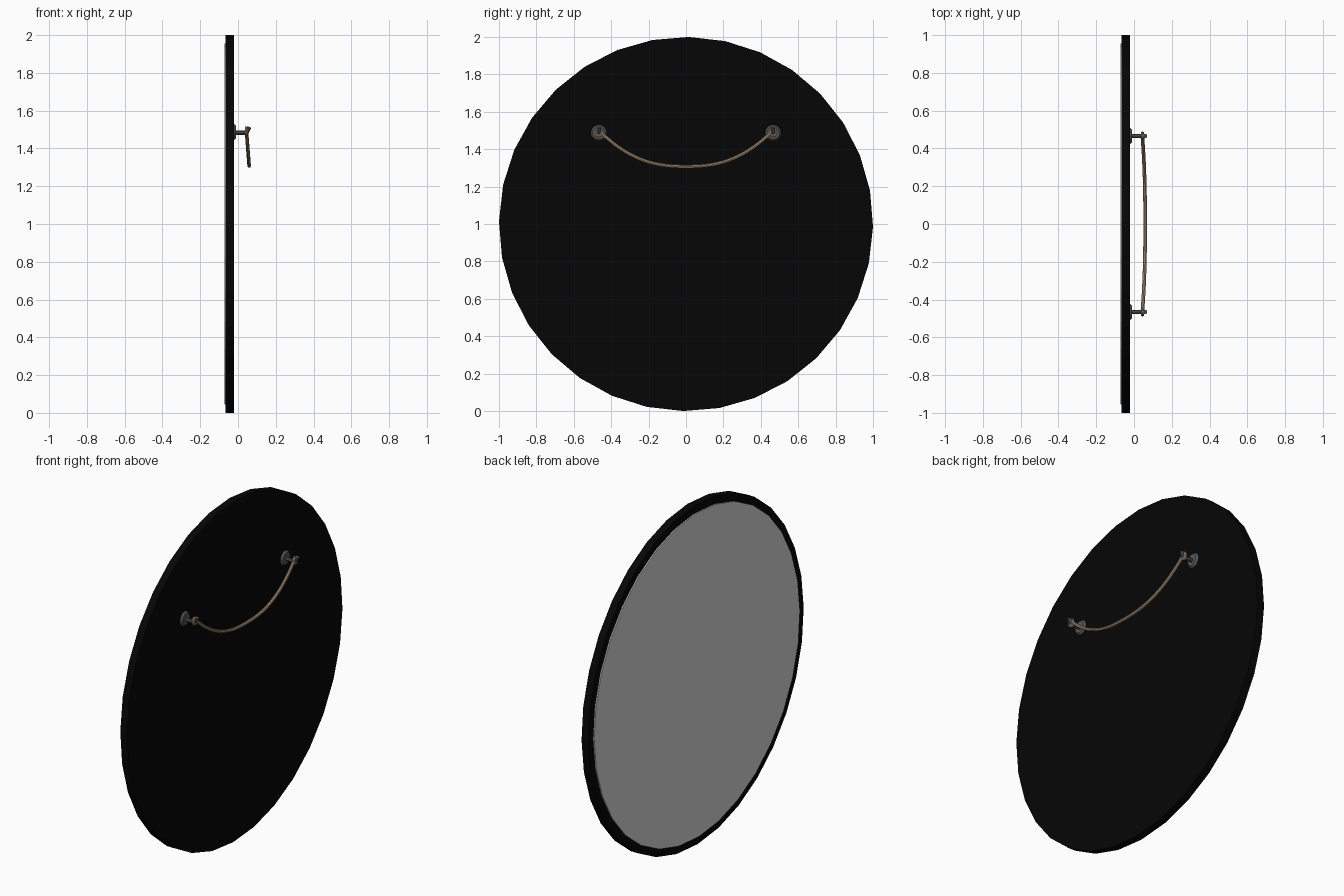
import bpy, math
from mathutils import Vector

if "Cube" in bpy.data.objects:
    bpy.data.objects.remove(bpy.data.objects["Cube"])

TILT = -0.015  # the disc hangs very slightly turned


def material(name, rgb):
    m = bpy.data.materials.new(name)
    m.diffuse_color = (*rgb, 1)
    m.use_nodes = True
    m.node_tree.nodes["Principled BSDF"].inputs["Base Color"].default_value = m.diffuse_color
    return m


BLACK = material("black", (0.0018, 0.0018, 0.0018))
GLASS = material("mirror grey", (0.66, 0.66, 0.66))
METAL = material("dark metal", (0.095, 0.095, 0.1))
ROPE = material("rope brown", (0.42, 0.3, 0.205))


def disc(name, radius, x0, x1, y, z, mat, sides, turn=0.0, r_out=None):
    """Flat cylinder (or cone frustum) whose axis runs along x."""
    bpy.ops.mesh.primitive_cone_add(vertices=sides, radius1=radius, radius2=r_out or radius,
                                    depth=x1 - x0, location=((x0 + x1) / 2, y, z))
    o = bpy.context.object
    o.name = name
    o.rotation_mode = 'QUATERNION'
    from_z = Vector((0, 0, 1)).rotation_difference(Vector((1, 0, 0)))
    spin = Vector((0, math.cos(turn), math.sin(turn)))
    o.rotation_quaternion = Vector((0, 1, 0)).rotation_difference(spin) @ from_z
    o.data.materials.append(mat)
    return o


def tube(name, pts, radius, mat, res=2, cyclic=False):
    """Round tube along a path, turned into a mesh."""
    c = bpy.data.curves.new(name, 'CURVE')
    c.dimensions = '3D'
    c.bevel_depth = radius
    c.bevel_resolution = res
    c.use_fill_caps = True
    s = c.splines.new('POLY')
    s.points.add(len(pts) - 1)
    for p, co in zip(s.points, pts):
        p.co = (*co, 1)
    s.use_cyclic_u = cyclic
    o = bpy.data.objects.new(name, c)
    bpy.context.collection.objects.link(o)
    c.materials.append(mat)
    bpy.ops.object.select_all(action='DESELECT')
    o.select_set(True)
    bpy.context.view_layer.objects.active = o
    bpy.ops.object.convert(target='MESH')
    bpy.ops.object.shade_smooth_by_angle()
    return o


# Round backing board and the mirror glass on its -x side
disc("backing_board", 1.0, -0.065, -0.021, 0, 1, BLACK, 32, TILT)
disc("mirror_glass", 0.955, -0.072, -0.06, 0, 1, GLASS, 32, TILT)

# Two hooks: wall plate, stem and upturned tip, with a rope loop around each
for side, label in ((-1, "left"), (1, "right")):
    y = side * 0.466
    disc("hook_plate_" + label, 0.044, -0.022, -0.01, y, 1.487, METAL, 16, r_out=0.034)
    tube("hook_stem_" + label,
         [(-0.015, y, 1.483), (0.035, y, 1.483), (0.05, y, 1.49), (0.06, y, 1.514)],
         0.011, METAL)
    tube("rope_loop_" + label,
         [(0.045, y + 0.014 * math.cos(a), 1.49 + 0.018 * math.sin(a))
          for a in [i * math.tau / 12 for i in range(12)]],
         0.009, ROPE, cyclic=True)

# Sagging rope between the hooks
N = 32
path = []
for i in range(N + 1):
    t = 2 * i / N - 1
    drop = 1 - abs(t) ** 2.45
    path.append((0.045 + 0.014 * drop, 0.455 * t, 1.49 - 0.183 * drop))
tube("hanging_rope", path, 0.0095, ROPE)
